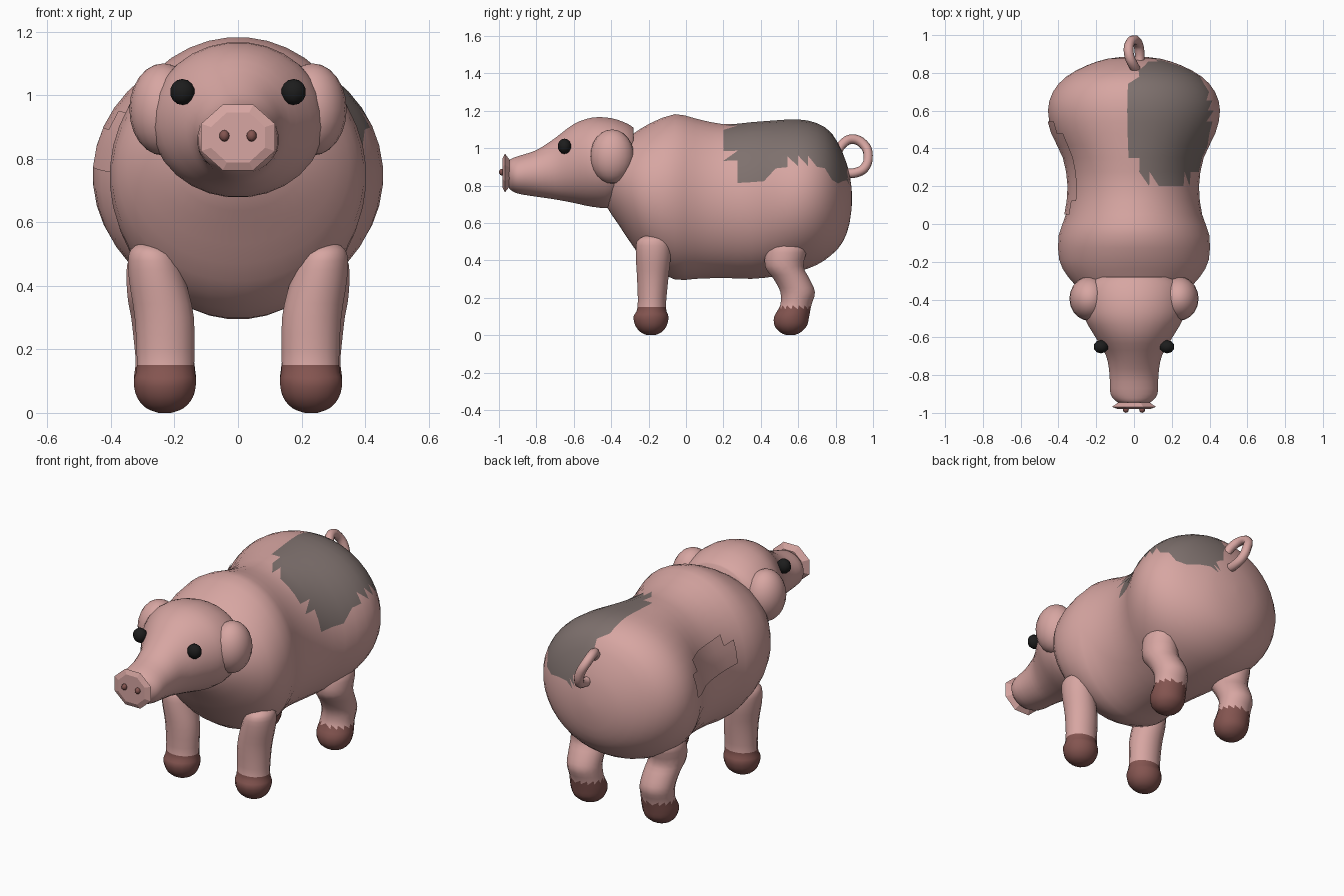
import bpy, bmesh, math
from mathutils import Vector

if "Cube" in bpy.data.objects:
    bpy.data.objects.remove(bpy.data.objects["Cube"], do_unlink=True)


def material(name, rgb):
    m = bpy.data.materials.new(name)
    m.use_nodes = True
    m.diffuse_color = (*rgb, 1)
    bsdf = m.node_tree.nodes["Principled BSDF"]
    bsdf.inputs["Base Color"].default_value = (*rgb, 1)
    bsdf.inputs["Roughness"].default_value = 0.8
    return m


PINK = material("skin pink", (0.68, 0.38, 0.36))
GREY = material("patch grey", (0.21, 0.165, 0.155))
BROWN = material("hoof brown", (0.23, 0.09, 0.08))
BLACK = material("eye black", (0.012, 0.012, 0.012))


def finish(name, bm, mats, rule=None, smooth=True):
    """Turn a bmesh into an object, colouring faces by an optional rule."""
    bmesh.ops.recalc_face_normals(bm, faces=bm.faces)
    for f in bm.faces:
        f.smooth = smooth
        if rule:
            f.material_index = int(rule(f.calc_center_median()))
    mesh = bpy.data.meshes.new(name)
    bm.to_mesh(mesh)
    bm.free()
    for m in mats:
        mesh.materials.append(m)
    obj = bpy.data.objects.new(name, mesh)
    bpy.context.collection.objects.link(obj)
    return obj


def resample(rows, steps):
    """Smooth a list of sections with a Catmull-Rom spline."""
    v = [Vector(r) for r in rows]
    out = []
    for i in range(len(v) - 1):
        a, b, c, d = v[max(i - 1, 0)], v[i], v[i + 1], v[min(i + 2, len(v) - 1)]
        for k in range(steps):
            t = k / steps
            out.append(b + (c - a) * t / 2 + (a * 2 - b * 5 + c * 4 - d) * t * t / 2
                       + (b * 3 - a - c * 3 + d) * t ** 3 / 2)
    return out + [v[-1]]


def loft(rows, sides, place):
    """Skin rings of points; place(row, cos, sin) gives each point."""
    bm = bmesh.new()
    angles = [2 * math.pi * (i + 0.5) / sides for i in range(sides)]
    rings = [[bm.verts.new(place(r, math.cos(a), math.sin(a))) for a in angles] for r in rows]
    for p, q in zip(rings, rings[1:]):
        for i in range(sides):
            j = (i + 1) % sides
            bm.faces.new((p[i], p[j], q[j], q[i]))
    bm.faces.new(rings[0])
    bm.faces.new(rings[-1])
    return bm


def along_y(r, c, s):
    return (r[3] * c, r[0], r[1] + r[2] * s)


def ball(name, centre, size, mat, segments=16):
    bm = bmesh.new()
    bmesh.ops.create_uvsphere(bm, u_segments=segments, v_segments=segments // 2 + 2, radius=1)
    for v in bm.verts:
        v.co = Vector(centre) + Vector(a * b for a, b in zip(v.co, size))
    return finish(name, bm, [mat])


# Torso: y, centre height, half height, half width
torso = [
    (-.46, .82, .04, .04), (-.42, .83, .15, .17), (-.36, .81, .22, .27),
    (-.28, .775, .305, .35), (-.19, .75, .385, .397), (-.06, .74, .443, .40),
    (.05, .73, .43, .362), (.2, .717, .412, .345), (.35, .72, .42, .37),
    (.48, .732, .418, .432), (.6, .747, .408, .457), (.7, .755, .38, .43),
    (.78, .755, .325, .36), (.84, .735, .235, .25), (.875, .73, .13, .14),
    (.888, .73, .02, .02)]


def grey_patch(p):
    return p.z > .82 and abs((p.x - .18) / .225) ** 2.4 + abs((p.y - .545) / .325) ** 2.4 < 1


bm = loft(resample(torso, 2), 40, along_y)
bmesh.ops.triangulate(bm, faces=bm.faces)
plate = bm.copy()
finish("body", bm, [PINK, GREY], grey_patch)

# Thin jagged plate on the right flank
outside = [f for f in plate.faces if (lambda p: p.x > 0 or ((p.y - .3) / .25) ** 2
           + ((p.z - .84) / .11) ** 2 > 1)(f.calc_center_median())]
bmesh.ops.delete(plate, geom=outside, context='FACES')
for v in plate.verts:
    v.co.x -= .008
finish("flank_plate", plate, [PINK])

# Head and snout in one tapering form
head = [
    (-.955, .86, .03, .03), (-.945, .86, .075, .085), (-.9, .857, .1, .125),
    (-.8, .865, .125, .13), (-.7, .89, .165, .148), (-.6, .918, .212, .205),
    (-.5, .925, .24, .262), (-.4, .922, .24, .275), (-.32, .94, .195, .25),
    (-.28, .96, .15, .2)]
finish("head", loft(resample(head, 3), 28, along_y), [PINK])

# Flat eight-sided nose disc
nose = [(-.98, .867, .085, .092), (-.968, .867, .112, .126), (-.945, .867, .08, .09)]
finish("nose_disc", loft(nose, 8, along_y), [PINK], smooth=False)

# Legs: height, x, y, x radius, y radius
front_leg = [
    (.53, .28, -.175, .04, .05), (.5, .27, -.175, .075, .09), (.42, .255, -.175, .09, .095),
    (.3, .232, -.178, .095, .085), (.15, .228, -.183, .092, .077), (.1, .23, -.187, .1, .095),
    (.05, .23, -.187, .09, .085), (.015, .23, -.187, .06, .055), (0, .23, -.187, .02, .02)]
hind_leg = [
    (.51, .26, .54, .05, .06), (.47, .26, .54, .09, .108), (.37, .25, .525, .1, .105),
    (.3, .24, .565, .098, .098), (.23, .235, .597, .095, .094), (.16, .23, .587, .094, .085),
    (.1, .23, .565, .1, .095), (.05, .23, .56, .09, .088), (.015, .23, .558, .06, .055),
    (0, .23, .558, .02, .02)]

for side, s in (("left", 1), ("right", -1)):
    for name, rows in (("front_leg", front_leg), ("hind_leg", hind_leg)):
        bm = loft(resample(rows, 3), 16,
                  lambda r, c, n: (s * (r[1] + r[3] * c), r[2] + r[4] * n, r[0]))
        jagged = name == "hind_leg"
        if jagged:
            bmesh.ops.triangulate(bm, faces=bm.faces)
        finish(f"{side}_{name}", bm, [PINK, BROWN], lambda p: p.z < .148)
    # Ear lobes, eyes and nostrils
    ball(f"{side}_ear", (s * .235, -.395, .955), (.107, .118, .145), PINK, 20)
    ball(f"{side}_eye", (s * .175, -.65, 1.01), (.041, .036, .041), BLACK, 10)
    ball(f"{side}_nostril", (s * .043, -.984, .872), (.016, .016, .018), BROWN, 8)

# Curled tail
curve = bpy.data.curves.new("tail", 'CURVE')
curve.dimensions = '3D'
curve.bevel_depth = .026
curve.bevel_resolution = 2
curve.resolution_u = 4
curve.use_fill_caps = True
path = [(.02, .80, .96), (0, .835, 1.02), (-.025, .89, 1.048), (-.025, .95, 1.02),
        (0, .974, .96), (.02, .955, .895), (.03, .905, .868), (.03, .85, .865)]
spline = curve.splines.new('BEZIER')
spline.bezier_points.add(len(path) - 1)
for point, co in zip(spline.bezier_points, path):
    point.co = co
    point.handle_left_type = point.handle_right_type = 'AUTO'
curve.materials.append(PINK)
bpy.context.collection.objects.link(bpy.data.objects.new("tail", curve))
